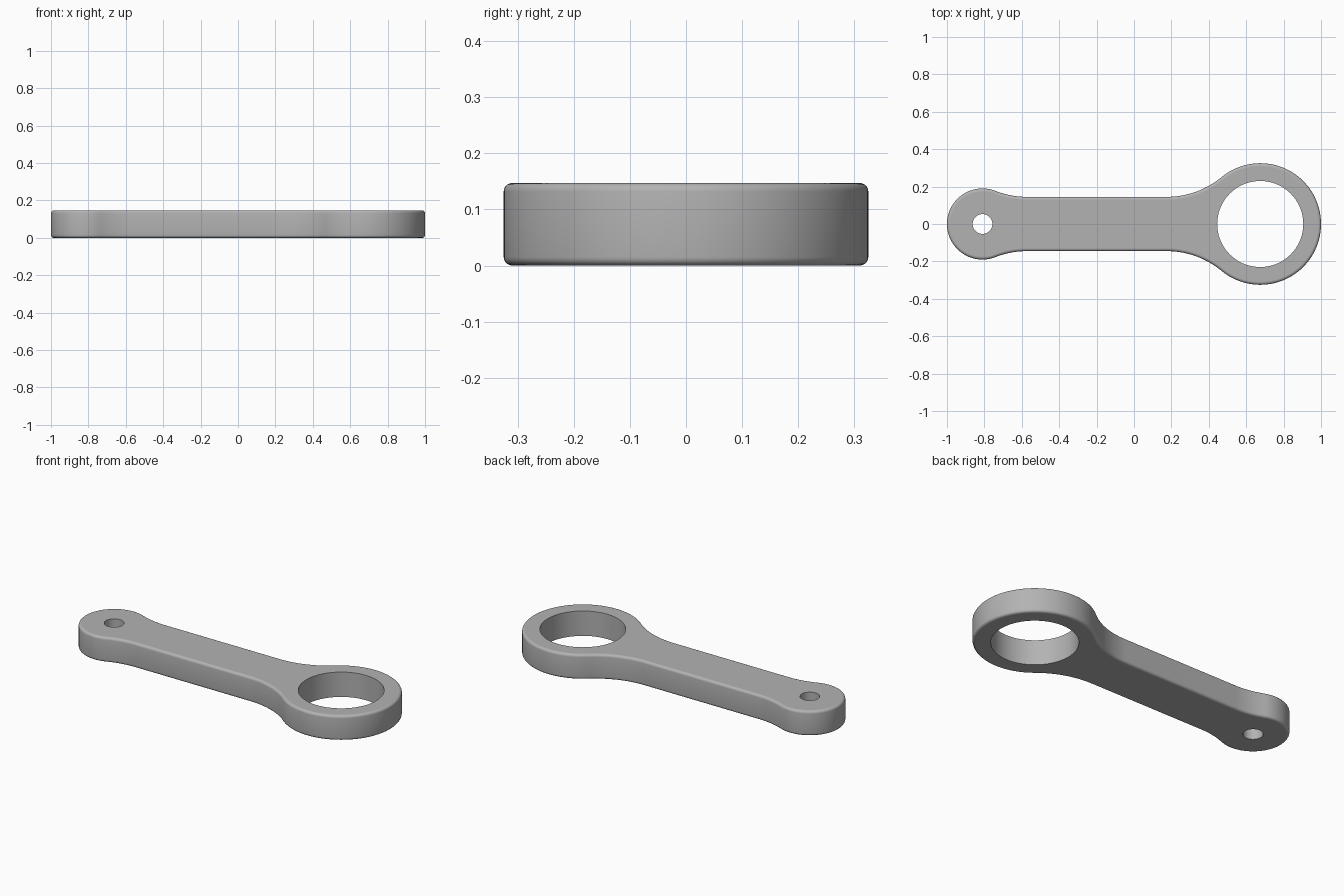
import bpy, bmesh
from math import sin, cos, pi, sqrt, atan2

cube = bpy.data.objects.get("Cube")
if cube:
    bpy.data.objects.remove(cube)

THICK, ROUND, SHANK, FILLET = 0.147, 0.015, 0.145, 0.46
BIG_X, BIG_R, BIG_HOLE = 0.675, 0.325, 0.23
SMALL_X, SMALL_R, SMALL_HOLE = -0.81, 0.19, 0.053


def arc(cx, cy, r, a0, a1, n):
    return [(cx + r * cos(a0 + (a1 - a0) * i / n),
             cy + r * sin(a0 + (a1 - a0) * i / n)) for i in range(n + 1)]


def outline(inset):
    """Closed rod outline moved inward: two eyes blended into a straight shank."""
    h, f = SHANK - inset, FILLET + inset
    big, small = BIG_R - inset, SMALL_R - inset
    cy = h + f
    d_big = sqrt((big + f) ** 2 - cy ** 2)
    d_small = sqrt((small + f) ** 2 - cy ** 2)
    a_big, a_small = atan2(cy, -d_big), atan2(cy, d_small)
    half = arc(BIG_X, 0, big, 0, a_big, 40)
    half += arc(BIG_X - d_big, cy, f, a_big - pi, -pi / 2, 16)[1:]
    half += arc(SMALL_X + d_small, cy, f, -pi / 2, a_small - pi, 12)
    half += arc(SMALL_X, 0, small, a_small, pi, 32)[1:]
    return half + [(x, -y) for x, y in half[-2:0:-1]]


bm = bmesh.new()


def add_ring(points, z):
    return [bm.verts.new((x, y, z)) for x, y in points]


def bridge(a, b):
    for i in range(len(a)):
        j = (i + 1) % len(a)
        bm.faces.new((a[i], a[j], b[j], b[i])).smooth = True


# Outer wall with rounded top and bottom edges
STEPS = 5
lower = [(ROUND * (1 - sin(t)), ROUND * (1 - cos(t)))
         for t in (pi / 2 * i / STEPS for i in range(STEPS + 1))]
profile = [(ROUND - o, ROUND - z) for o, z in lower]
profile = [(ROUND * (1 - sin(pi / 2 * i / STEPS)),
            ROUND * (1 - cos(pi / 2 * i / STEPS))) for i in range(STEPS + 1)]
profile += [(o, THICK - z) for o, z in reversed(profile)]
rings = [add_ring(outline(o), z) for o, z in profile]
for a, b in zip(rings, rings[1:]):
    bridge(a, b)

# Straight walls of the two bores
bottoms, tops = [rings[0]], [rings[-1]]
for cx, r, n in ((BIG_X, BIG_HOLE, 72), (SMALL_X, SMALL_HOLE, 40)):
    circle = arc(cx, 0, r, 0, 2 * pi, n)[:-1]
    low, high = add_ring(circle, 0), add_ring(circle, THICK)
    bridge(high, low)
    bottoms.append(low)
    tops.append(high)

# Flat top and bottom faces around the bores
for loops, normal in ((bottoms, (0, 0, -1)), (tops, (0, 0, 1))):
    edges = [bm.edges.get((l[i - 1], l[i])) for l in loops for i in range(len(l))]
    bmesh.ops.triangle_fill(bm, edges=edges, use_beauty=True,
                            use_dissolve=False, normal=normal)
bmesh.ops.recalc_face_normals(bm, faces=bm.faces)
for face in bm.faces:
    if abs(face.normal.z) > 0.999:
        face.smooth = False

mesh = bpy.data.meshes.new("connecting_rod")
bm.to_mesh(mesh)
bm.free()
rod = bpy.data.objects.new("connecting_rod", mesh)
bpy.context.collection.objects.link(rod)

# Plain grey metal
grey = bpy.data.materials.new("grey_metal")
grey.use_nodes = True
colour = (0.45, 0.45, 0.45, 1)
grey.diffuse_color = colour
grey.node_tree.nodes["Principled BSDF"].inputs["Base Color"].default_value = colour
mesh.materials.append(grey)
